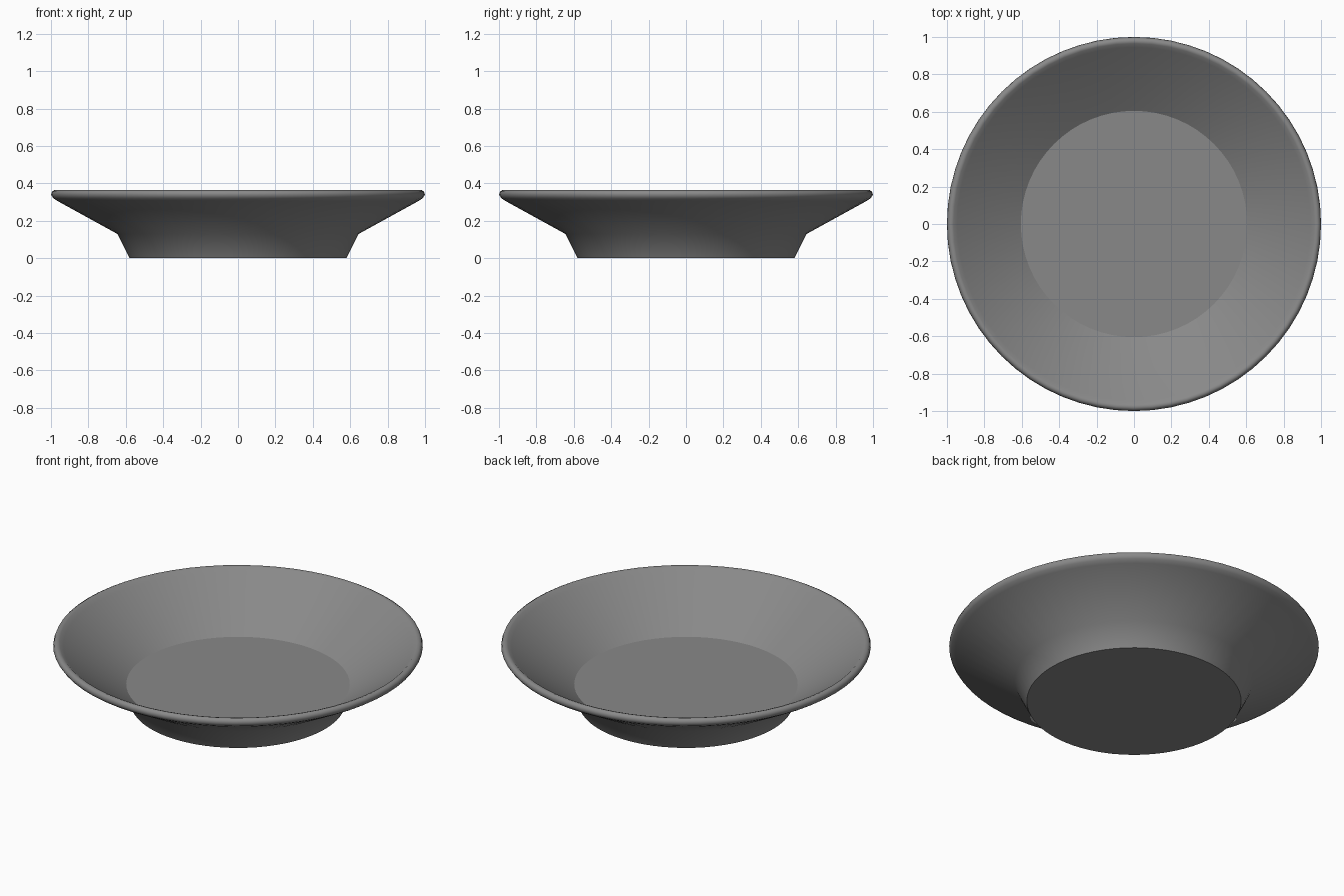
import bpy, bmesh, math

cube = bpy.data.objects.get("Cube")
if cube:
    bpy.data.objects.remove(cube, do_unlink=True)

SIDES = 64

# Single grey glaze
glaze = bpy.data.materials.new("dark grey glaze")
glaze.use_nodes = True
grey = (0.25, 0.25, 0.25, 1)
glaze.diffuse_color = grey
glaze.node_tree.nodes["Principled BSDF"].inputs["Base Color"].default_value = grey

# Half section (radius, height): foot, flared wall, rounded rim, inner wall
profile = [(0.58, 0), (0.645, 0.13), (0.965, 0.306), (0.988, 0.321),
           (1.0, 0.34), (0.994, 0.357), (0.98, 0.365), (0.965, 0.36),
           (0.945, 0.342), (0.605, 0.111)]

bm = bmesh.new()
rings = []
for r, z in profile:
    rings.append([bm.verts.new((r * math.cos(math.tau * i / SIDES),
                                r * math.sin(math.tau * i / SIDES), z))
                  for i in range(SIDES)])

# Revolved skin
for low, high in zip(rings, rings[1:]):
    for i in range(SIDES):
        j = (i + 1) % SIDES
        bm.faces.new((low[i], low[j], high[j], high[i])).smooth = True

# Flat underside and eating surface, with crisp borders
for cap in (bm.faces.new(rings[0][::-1]), bm.faces.new(rings[-1])):
    for edge in cap.edges:
        edge.smooth = False

mesh = bpy.data.meshes.new("dish")
bm.to_mesh(mesh)
bm.free()
mesh.materials.append(glaze)
dish = bpy.data.objects.new("dish", mesh)
bpy.context.collection.objects.link(dish)
